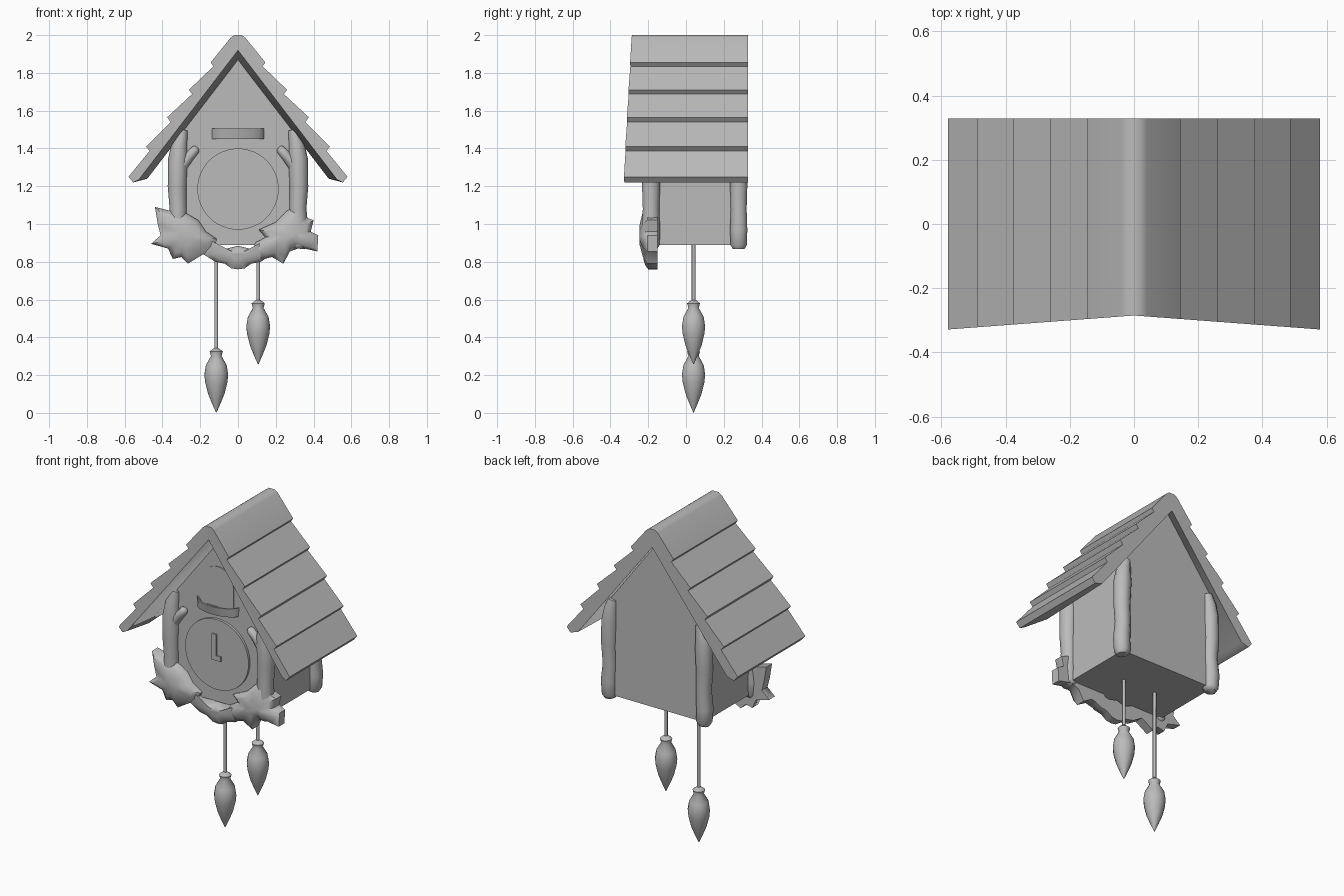
import bpy, bmesh, math
from mathutils import Vector

cube = bpy.data.objects.get("Cube")
if cube:
    bpy.data.objects.remove(cube, do_unlink=True)

GREY = (0.5, 0.5, 0.5, 1)
mat = bpy.data.materials.new("plain_grey")
mat.use_nodes = True
mat.diffuse_color = GREY
mat.node_tree.nodes["Principled BSDF"].inputs["Base Color"].default_value = GREY


def finish(name, bm, angle=35):
    """Turn a bmesh into a named, shaded object."""
    bmesh.ops.recalc_face_normals(bm, faces=bm.faces)
    mesh = bpy.data.meshes.new(name)
    bm.to_mesh(mesh)
    bm.free()
    mesh.materials.append(mat)
    obj = bpy.data.objects.new(name, mesh)
    bpy.context.collection.objects.link(obj)
    bpy.ops.object.select_all(action="DESELECT")
    obj.select_set(True)
    bpy.context.view_layer.objects.active = obj
    bpy.ops.object.shade_smooth_by_angle(angle=math.radians(angle))
    return obj


def bridge(bm, a, b, closed=True):
    for i in range(len(a) if closed else len(a) - 1):
        j = (i + 1) % len(a)
        bm.faces.new((a[i], a[j], b[j], b[i]))


def plate(name, outline, front, back):
    """Extrude an x-z outline between two y values."""
    bm = bmesh.new()
    rings = [[bm.verts.new((x, y, z)) for x, z in outline] for y in (front, back)]
    bridge(bm, *rings)
    for ring in rings:
        bm.faces.new(ring)
    return finish(name, bm)


def tube(name, path, sides=10, depth=1.0):
    """Round tube along (x, y, z, radius) points."""
    bm = bmesh.new()
    pts = [Vector(p[:3]) for p in path]
    rings = []
    for i, p in enumerate(pts):
        t = (pts[min(i + 1, len(pts) - 1)] - pts[max(i - 1, 0)]).normalized()
        side = t.cross(Vector((0, 1, 0))).normalized()
        fwd = side.cross(t) * depth
        ring = []
        for k in range(sides):
            a = math.tau * k / sides
            ring.append(bm.verts.new(p + path[i][3] * (side * math.cos(a) + fwd * math.sin(a))))
        rings.append(ring)
    for a, b in zip(rings, rings[1:]):
        bridge(bm, a, b)
    bm.faces.new(rings[0])
    bm.faces.new(rings[-1])
    return finish(name, bm, 60)


def carving(name, outline, centre, front=-0.245, rim=-0.205, back=-0.15):
    """Domed carved plate: flat back, thick rim, raised middle."""
    bm = bmesh.new()
    c = Vector(centre)
    rings = []
    for scale, y in ((1, back), (1, rim), (0.75, rim * 0.4 + front * 0.6), (0.35, front)):
        pts = [c + (Vector(p) - c) * scale for p in outline]
        rings.append([bm.verts.new((p.x, y, p.y)) for p in pts])
    for a, b in zip(rings, rings[1:]):
        bridge(bm, a, b)
    bm.faces.new(rings[0])
    bm.faces.new(rings[-1])
    return finish(name, bm, 50)


# Roof: one half with stepped shingles, mirrored across the ridge
outer = [(0, 2), (0.02, 2), (0.04, 1.985), (0.145, 1.855), (0.13, 1.835), (0.26, 1.71),
         (0.243, 1.688), (0.375, 1.565), (0.357, 1.54), (0.487, 1.41), (0.468, 1.387),
         (0.58, 1.25), (0.555, 1.22)]
underside = {"front": [(0.525, 1.235), (0, 1.92)],
             "wall": [(0.48, 1.24), (0, 1.865)],
             "rear": [(0.505, 1.235), (0, 1.89)]}
bm = bmesh.new()
rings = []
for station, y in (("front", None), ("wall", -0.18), ("rear", 0.328)):
    ring = []
    for x, z in outer + underside[station]:
        depth = -0.285 - 0.075 * x if y is None else y
        ring.append(bm.verts.new((x, depth, z)))
    rings.append(ring)
for a, b in zip(rings, rings[1:]):
    bridge(bm, a, b, closed=False)
bm.faces.new(rings[0])
bm.faces.new(rings[-1])
roof = finish("roof", bm, 40)
mirror = roof.modifiers.new("mirror", "MIRROR")
mirror.use_clip = True

# House body with gable ends
plate("house_body", [(-0.325, 0.89), (0.325, 0.89), (0.325, 1.46), (0, 1.89), (-0.325, 1.46)],
      -0.19, 0.29)

# Dial, hands and arched door
plate("dial", [(0.215 * math.cos(math.tau * i / 48), 1.185 + 0.215 * math.sin(math.tau * i / 48))
               for i in range(48)], -0.205, -0.18)
plate("minute_hand", [(-0.03, 1.15), (0, 1.15), (0, 1.31), (-0.03, 1.31)], -0.212, -0.204)
plate("hour_hand", [(0, 1.15), (0.03, 1.15), (0.03, 1.18), (0, 1.18)], -0.212, -0.204)
arch = [(0.105 * math.cos(math.pi * i / 20), 1.615 + 0.105 * math.sin(math.pi * i / 20))
        for i in range(21)]
plate("door", [(-0.105, 1.46), (0.105, 1.46)] + arch, -0.195, -0.187)

# Half-round balcony with a raised rim
bm = bmesh.new()
rings = []
for scale, z in ((0.85, 1.45), (1, 1.505), (0.86, 1.505), (0.82, 1.475)):
    rings.append([bm.verts.new((0.14 * (scale if z < 1.5 else 1) * math.cos(math.pi * i / 14),
                                -0.18 - 0.085 * scale * math.sin(math.pi * i / 14), z))
                  for i in range(15)])
for v, top in zip(rings[0], rings[1]):
    v.co.x = top.co.x
for a, b in zip(rings, rings[1:]):
    bridge(bm, a, b)
bm.faces.new(rings[0])
bm.faces.new(rings[-1])
finish("balcony", bm)

# Branch posts at the four corners, with a twig stub on the front pair
for side, label in ((1, "left"), (-1, "right")):
    def post(y, top, r):
        shape = [(0.318, 0.87, 0.7), (0.32, 0.89, 0.95), (0.324, 0.97, 1.0), (0.316, 1.08, 0.92),
                 (0.322, 1.2, 1.0), (0.318, 1.34, 1.05), (0.31, 1.42, 0.85), (0.295, top, 0.6)]
        return [(side * x, y, z, r * k) for x, z, k in shape]
    tube(f"front_post_{label}", post(-0.185, 1.5, 0.05))
    tube(f"rear_post_{label}", post(0.279, 1.48, 0.048))
    tube(f"twig_{label}", [(side * 0.3, -0.19, 1.31, 0.035), (side * 0.255, -0.195, 1.36, 0.026),
                           (side * 0.225, -0.2, 1.395, 0.024), (side * 0.215, -0.2, 1.405, 0.012)])

# Carved leaves and the garland between them
carving("right_leaf", [(-0.44, 1.09), (-0.36, 1.07), (-0.28, 1.06), (-0.21, 1.02), (-0.17, 0.96),
                       (-0.11, 0.92), (-0.13, 0.87), (-0.2, 0.83), (-0.265, 0.79), (-0.3, 0.825),
                       (-0.345, 0.815), (-0.37, 0.87), (-0.46, 0.895), (-0.41, 0.94),
                       (-0.425, 1.0)], (-0.28, 0.94))
carving("left_leaf", [(0.33, 1.105), (0.345, 1.04), (0.4, 1.02), (0.385, 0.96), (0.425, 0.94),
                      (0.42, 0.855), (0.33, 0.875), (0.275, 0.855), (0.24, 0.79), (0.18, 0.825),
                      (0.12, 0.81), (0.075, 0.84), (0.09, 0.9), (0.145, 0.93), (0.11, 0.97),
                      (0.2, 1.01), (0.26, 1.07)], (0.27, 0.94))
carving("garland", [(-0.2, 0.94), (-0.11, 0.89), (-0.06, 0.87), (0, 0.885), (0.06, 0.87),
                    (0.11, 0.89), (0.2, 0.94), (0.2, 0.85), (0.12, 0.8), (0.07, 0.79),
                    (0.035, 0.765), (0, 0.76), (-0.035, 0.765), (-0.07, 0.79), (-0.12, 0.8),
                    (-0.2, 0.85)], (0, 0.84), front=-0.225, rim=-0.2)

# Hanging cords and cone weights
cone = [(0, 0.002), (0.05, 0.024), (0.1, 0.044), (0.16, 0.059), (0.2, 0.063), (0.25, 0.055),
        (0.298, 0.028), (0.322, 0.035), (0.34, 0.012)]
for label, x, base in (("right", -0.115, 0.003), ("left", 0.107, 0.258)):
    tube(f"weight_{label}", [(x, 0.04, base + z, r) for z, r in cone], 14)
    tube(f"cord_{label}", [(x, 0.04, base + 0.33, 0.01), (x, 0.04, 0.9, 0.01)], 8)
